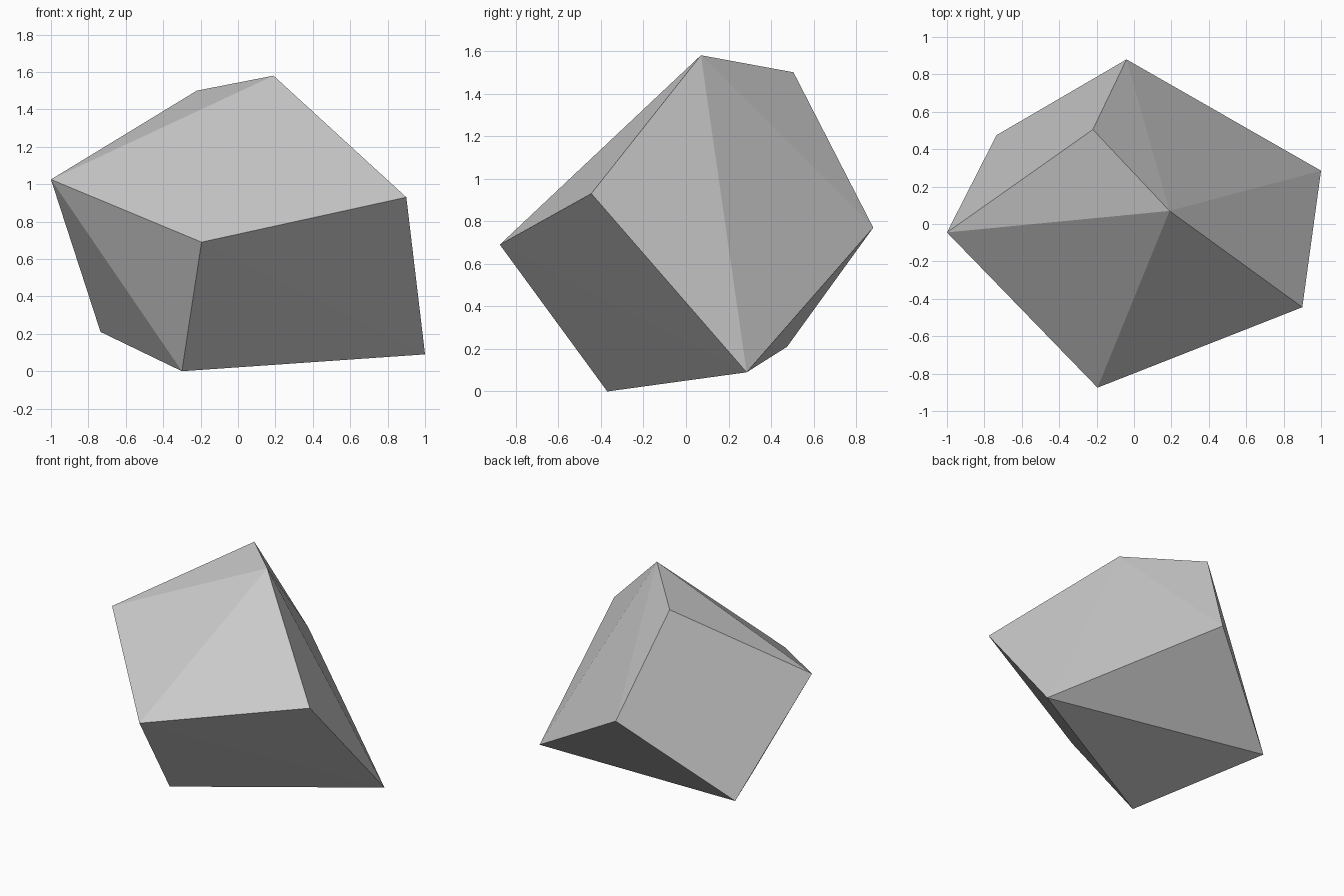
import bpy
import bmesh

# Remove the default cube
cube = bpy.data.objects.get("Cube")
if cube:
    bpy.data.objects.remove(cube, do_unlink=True)

# Plain stone colour
GREY = (0.6, 0.6, 0.6, 1.0)
stone = bpy.data.materials.new("stone_grey")
stone.use_nodes = True
stone.diffuse_color = GREY
stone.node_tree.nodes["Principled BSDF"].inputs["Base Color"].default_value = GREY

# Corners of the faceted boulder
corners = {
    "peak": (0.19, 0.07, 1.58),
    "rear_shoulder": (-0.22, 0.505, 1.5),
    "right_tip": (-1.0, -0.045, 1.025),
    "left_shoulder": (0.9, -0.445, 0.93),
    "front_tip": (-0.195, -0.875, 0.69),
    "back_tip": (-0.04, 0.88, 0.77),
    "left_foot": (1.0, 0.285, 0.09),
    "right_foot": (-0.735, 0.475, 0.21),
    "base_point": (-0.3, -0.37, 0.0),
}

# Boulder: the flat-faced convex skin around its corners
bm = bmesh.new()
for point in corners.values():
    bm.verts.new(point)
bmesh.ops.convex_hull(bm, input=bm.verts[:])
bmesh.ops.recalc_face_normals(bm, faces=bm.faces[:])

mesh = bpy.data.meshes.new("boulder")
bm.to_mesh(mesh)
bm.free()
mesh.materials.append(stone)
mesh.shade_flat()
boulder = bpy.data.objects.new("boulder", mesh)
bpy.context.collection.objects.link(boulder)
